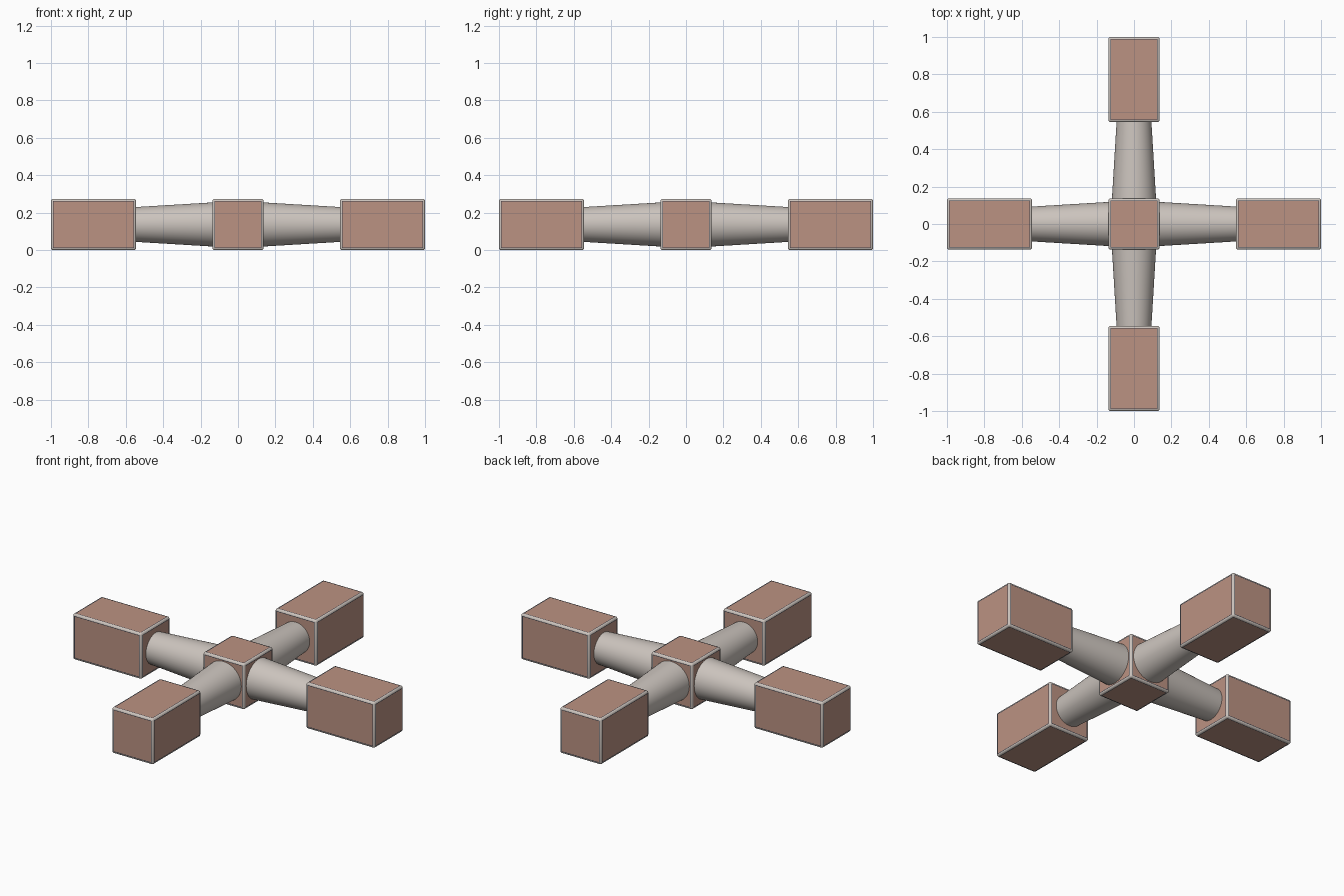
import bpy, bmesh, math
from mathutils import Vector, Matrix

if "Cube" in bpy.data.objects:
    bpy.data.objects.remove(bpy.data.objects["Cube"])

HALF = 0.137      # half width of every block
MID = 0.137       # height of the centre line
INNER = 0.545     # where the end blocks begin


def material(name, rgb):
    m = bpy.data.materials.new(name)
    m.diffuse_color = (*rgb, 1)
    m.use_nodes = True
    m.node_tree.nodes["Principled BSDF"].inputs["Base Color"].default_value = m.diffuse_color
    return m


clay = material("clay panel", (0.50, 0.29, 0.225))
grey = material("warm grey", (0.60, 0.55, 0.51))
dark = material("dark seam", (0.045, 0.045, 0.06))


def finish(bm, name, mats):
    mesh = bpy.data.meshes.new(name)
    bm.to_mesh(mesh)
    bm.free()
    for m in mats:
        mesh.materials.append(m)
    obj = bpy.data.objects.new(name, mesh)
    bpy.context.collection.objects.link(obj)
    return obj


def block(name, centre, size):
    """Box with rounded grey edges, a dark seam and a clay panel on each side."""
    bm = bmesh.new()
    bmesh.ops.create_cube(bm, size=1)
    bmesh.ops.scale(bm, vec=size, verts=bm.verts)
    bmesh.ops.bevel(bm, geom=bm.edges[:], offset=0.011, segments=3,
                    profile=0.5, affect='EDGES')
    bm.normal_update()
    sides = sorted(bm.faces, key=lambda f: -f.calc_area())[:6]
    for f in bm.faces:
        f.material_index = 0
        f.smooth = f not in sides
    # seam ring around each panel
    ring = bmesh.ops.inset_individual(bm, faces=sides, thickness=0.005, depth=0)
    for f in ring["faces"]:
        f.material_index = 1
        f.smooth = False
    for f in sides:
        f.material_index = 2
    bmesh.ops.translate(bm, vec=centre, verts=bm.verts)
    return finish(bm, name, [grey, dark, clay])


def arm(name, direction):
    """Round arm that narrows from the hub to the end block."""
    start, end = HALF - 0.02, INNER + 0.02
    bm = bmesh.new()
    bmesh.ops.create_cone(bm, cap_ends=True, segments=48, radius1=0.119,
                          radius2=0.092, depth=end - start)
    for f in bm.faces:
        f.smooth = len(f.verts) == 4
    turn = Vector((0, 0, 1)).rotation_difference(direction).to_matrix().to_4x4()
    place = Matrix.Translation(direction * (start + end) / 2 + Vector((0, 0, MID)))
    bmesh.ops.transform(bm, matrix=place @ turn, verts=bm.verts)
    return finish(bm, name, [grey])


# centre hub
block("hub", (0, 0, MID), (2 * HALF,) * 3)

# four arms, each with an end block
length = 1 - INNER
for label, d in {"right": (1, 0, 0), "back": (0, 1, 0),
                 "left": (-1, 0, 0), "front": (0, -1, 0)}.items():
    d = Vector(d)
    arm(label + "_arm", d)
    size = [length if abs(c) > 0.5 else 2 * HALF for c in d]
    block(label + "_end_block", d * (1 + INNER) / 2 + Vector((0, 0, MID)), size)
